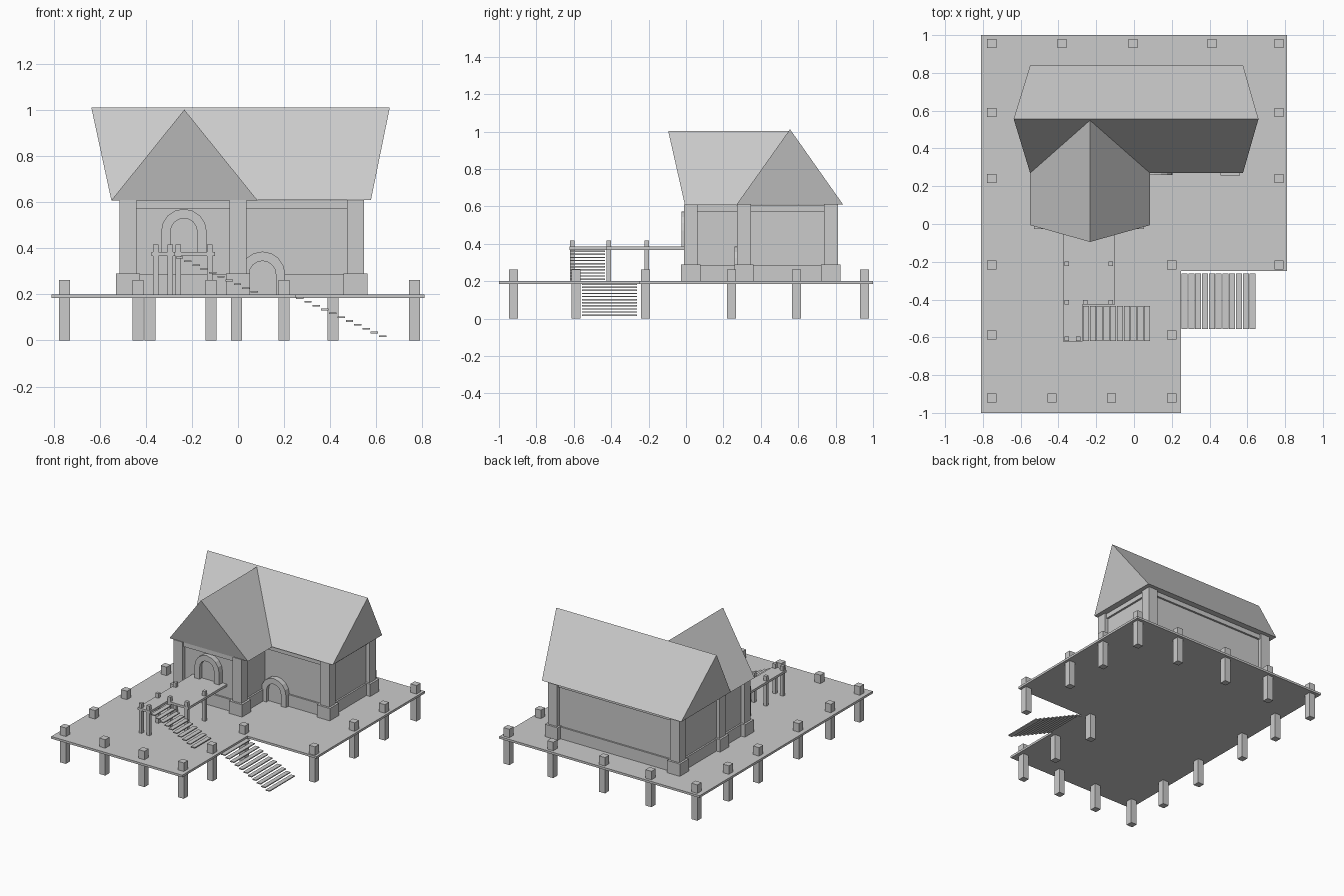
import bpy, bmesh
from math import sin, cos, pi

if "Cube" in bpy.data.objects:
    bpy.data.objects.remove(bpy.data.objects["Cube"])


def mesh_object(name, verts, faces):
    bm = bmesh.new()
    vs = [bm.verts.new(v) for v in verts]
    for f in faces:
        bm.faces.new([vs[i] for i in f])
    bmesh.ops.recalc_face_normals(bm, faces=bm.faces)
    me = bpy.data.meshes.new(name)
    bm.to_mesh(me)
    bm.free()
    ob = bpy.data.objects.new(name, me)
    bpy.context.collection.objects.link(ob)
    return ob


def prism(name, a, b):
    """Solid between two matching outlines."""
    n = len(a)
    sides = [(i, (i + 1) % n, n + (i + 1) % n, n + i) for i in range(n)]
    return mesh_object(name, a + b, sides + [tuple(range(n)), tuple(range(n, 2 * n))])


def slab(name, outline, z0, z1):
    return prism(name, [(x, y, z0) for x, y in outline], [(x, y, z1) for x, y in outline])


def box(name, x0, x1, y0, y1, z0, z1):
    return slab(name, [(x0, y0), (x1, y0), (x1, y1), (x0, y1)], z0, z1)


def post(name, x, y, w, z0, z1):
    return box(name, x - w / 2, x + w / 2, y - w / 2, y + w / 2, z0, z1)


# Deck and its stilts
slab("deck", [(-.81, -1), (.25, -1), (.25, -.25), (.81, -.25), (.81, 1), (-.81, 1)], .184, .2)
stilts = [(x, .955) for x in (-.753, -.382, -.006, .412, .767)]
stilts += [(-.753, y) for y in (.59, .242, -.217, -.587)]
stilts += [(.767, y) for y in (.59, .242, -.217)]
stilts += [(.2, y) for y in (-.217, -.587)]
stilts += [(x, -.922) for x in (-.753, -.435, -.118, .2)]
for x, y in stilts:
    post("deck_stilt", x, y, .048, 0, .262)


# House body: L-shaped walls, plinth and top beam
def house_outline(o):
    return [(-.478 - o, .025 - o), (o, .025 - o), (o, .31 - o),
            (.51 + o, .31 - o), (.51 + o, .775 + o), (-.478 - o, .775 + o)]


slab("walls", house_outline(.01), .195, .6)
slab("plinth", house_outline(.022), .195, .286)
slab("top_beam", house_outline(.024), .573, .607)

# Corner columns with square bases
for x, y in [(-.478, .025), (0, .025), (.51, .31), (.51, .775), (-.478, .775), (-.478, .31)]:
    post("column", x, y, .074, .195, .61)
    post("column_base", x, y, .104, .195, .29)

# Roofs: solid gables with outward-leaning ends
prism("main_roof",
      [(-.55, .27, .609), (-.55, .84, .609), (-.637, .556, 1.012)],
      [(.577, .27, .609), (.577, .84, .609), (.659, .556, 1.012)])
prism("wing_roof",
      [(-.55, -.006, .608), (.085, -.006, .608), (-.233, -.095, 1.002)],
      [(-.55, .27, .608), (.085, .27, .608), (-.233, .55, 1.002)])


# Arched door frames
def arch_points(cx, r, z0, spring, y, n=8):
    pts = [(cx + r, y, z0)]
    pts += [(cx + r * cos(pi * i / n), y, spring + r * sin(pi * i / n)) for i in range(n + 1)]
    return pts + [(cx - r, y, z0)]


def door(cx, z0, spring, y):
    loops = [arch_points(cx, r, z0, spring, yy)
             for r, yy in ((.099, y - .05), (.058, y - .05), (.058, y), (.099, y))]
    n = len(loops[0])
    verts = [p for l in loops for p in l]
    faces = [(k * n + i, k * n + i + 1, (k + 1) % 4 * n + i + 1, (k + 1) % 4 * n + i)
             for k in range(4) for i in range(n - 1)]
    faces += [tuple(k * n + e for k in range(4)) for e in (0, n - 1)]
    mesh_object("door_frame", verts, faces)
    prism("door_panel", arch_points(cx, .06, z0, spring, y - .024),
          arch_points(cx, .06, z0, spring, y))


door(-.235, .375, .472, .025)
door(.106, .195, .287, .31)

# Raised landing in front of the upper door, with posts
slab("landing", [(-.376, .02), (-.376, -.622), (-.273, -.622), (-.273, -.427),
                 (-.1, -.427), (-.1, .02)], .367, .384)
for x, y in [(-.357, -.21), (-.122, -.21), (-.357, -.414), (-.259, -.414),
             (-.122, -.414), (-.357, -.607), (-.294, -.607)]:
    post("landing_post", x, y, .024, .195, .417)


# Open-tread stairs
def stairs(name, x, z, y0, y1, count):
    for i in range(count):
        cx, cz = x + .036 * i, z - .0166 * i
        box(name, cx - .016, cx + .016, y0, y1, cz - .0035, cz + .0035)


stairs("upper_stair_tread", -.254, .36, -.62, -.434, 10)
stairs("lower_stair_tread", .268, .184, -.555, -.263, 11)
